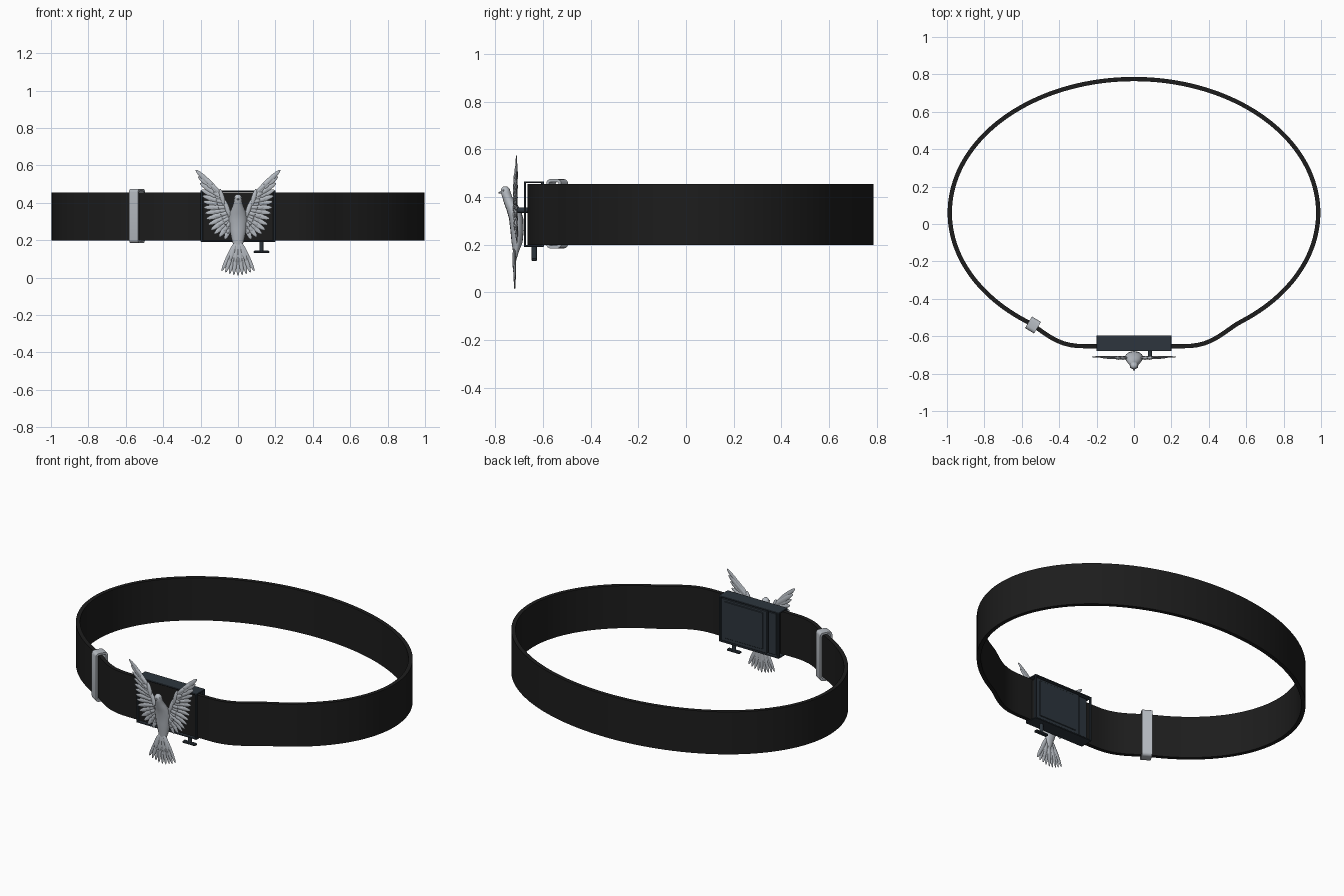
import bpy, bmesh, math
from mathutils import Vector, Matrix

cube = bpy.data.objects.get("Cube")
if cube:
    bpy.data.objects.remove(cube, do_unlink=True)


def material(name, rgb, metallic=0.0):
    m = bpy.data.materials.new(name)
    m.use_nodes = True
    m.diffuse_color = (*rgb, 1)
    m.node_tree.nodes["Principled BSDF"].inputs["Base Color"].default_value = (*rgb, 1)
    return m


LEATHER = material("black_leather", (0.012, 0.012, 0.012))
STEEL = material("dark_slate_metal", (0.026, 0.036, 0.047))
SILVER = material("silver", (0.47, 0.50, 0.54))


def finish(name, bm, mat, angle=40):
    bmesh.ops.recalc_face_normals(bm, faces=bm.faces)
    for f in bm.faces:
        f.smooth = True
    mesh = bpy.data.meshes.new(name)
    bm.to_mesh(mesh)
    bm.free()
    mesh.set_sharp_from_angle(angle=math.radians(angle))
    mesh.materials.append(mat)
    ob = bpy.data.objects.new(name, mesh)
    bpy.context.collection.objects.link(ob)
    return ob


def box(name, x, y, z, mat, bevel=0.002):
    bm = bmesh.new()
    size = [r[1] - r[0] for r in (x, y, z)]
    mid = [(r[1] + r[0]) / 2 for r in (x, y, z)]
    bmesh.ops.create_cube(bm, size=1, matrix=Matrix.Translation(mid) @ Matrix.Diagonal((*size, 1)))
    bmesh.ops.bevel(bm, geom=bm.edges[:], offset=bevel, segments=1, affect='EDGES')
    return finish(name, bm, mat, 30)


def rod(name, start, end, radius, mat):
    bm = bmesh.new()
    a, b = Vector(start), Vector(end)
    rot = (b - a).to_track_quat('Z', 'Y').to_matrix().to_4x4()
    bmesh.ops.create_cone(bm, cap_ends=True, segments=16, radius1=radius, radius2=radius,
                          depth=(b - a).length, matrix=Matrix.Translation((a + b) / 2) @ rot)
    return finish(name, bm, mat)


def loft(bm, rings, close=False):
    """Skin rings of points; close joins the last ring to the first."""
    loops = [[bm.verts.new(p) for p in ring] for ring in rings]
    pairs = list(zip(loops, loops[1:] + loops[:1]))
    for a, b in pairs if close else pairs[:-1]:
        for i in range(len(a)):
            j = (i + 1) % len(a)
            bm.faces.new((a[i], a[j], b[j], b[i]))
    if not close:
        bm.faces.new(loops[0])
        bm.faces.new(loops[-1])


# Belt: an ellipse that flattens where it meets the buckle
def belt_point(t):
    x, y = 0.985 * math.cos(t), 0.06 + 0.715 * math.sin(t)
    if y < 0:
        s = min(max((0.57 - abs(x)) / 0.3, 0), 1)
        s = s * s * (3 - 2 * s)
        y += (-0.653 - y) * s
    return Vector((x, y, 0))


bm = bmesh.new()
rings = []
STEPS = 160
for i in range(STEPS):
    t = 2 * math.pi * i / STEPS
    p = belt_point(t)
    tangent = (belt_point(t + 0.01) - belt_point(t - 0.01)).normalized()
    out = Vector((tangent.y, -tangent.x, 0)) * 0.0115
    rings.append([p + out * s + Vector((0, 0, z))
                  for s, z in ((1, 0.2), (1, 0.455), (-1, 0.455), (-1, 0.2))])
loft(bm, rings, close=True)
finish("belt_strap", bm, LEATHER)


# Keeper loop: rounded band around the strap
def rounded_rect(half_w, half_h, r):
    pts = []
    for k, (sx, sz) in enumerate(((1, 1), (-1, 1), (-1, -1), (1, -1))):
        for j in range(5):
            a = math.pi / 2 * (k + j / 4)
            pts.append((sx * (half_w - r) + r * math.cos(a), sz * (half_h - r) + r * math.sin(a)))
    return pts


bm = bmesh.new()
outer, inner = rounded_rect(0.036, 0.145, 0.018), rounded_rect(0.024, 0.133, 0.008)
place = Matrix.Translation((-0.54, -0.54, 0.33)) @ Matrix.Rotation(math.radians(-31), 4, 'Z')
loft(bm, [[place @ Vector((w, p[0], p[1])) for w, p in
           ((-0.028, o), (0.028, o), (0.028, n), (-0.028, n))]
          for o, n in zip(outer, inner)], close=True)
finish("keeper_loop", bm, SILVER)

# Buckle: open box with thin top, bottom, front rim and back panel
FRONT, BACK = -0.68, -0.595
for name, z in (("top", 0.459), ("bottom", 0.191)):
    box("buckle_%s_plate" % name, (-0.2, 0.2), (FRONT, BACK), (z, z + 0.007), STEEL)
for side, label in ((-1, "right"), (1, "left")):
    edge = sorted((side * 0.2, side * 0.188))
    box("buckle_front_rim_" + label, edge, (FRONT, FRONT + 0.01), (0.191, 0.466), STEEL)
    box("buckle_back_post_" + label, edge, (BACK - 0.012, BACK), (0.191, 0.466), STEEL)
box("buckle_back_plate", (-0.115, 0.188), (-0.625, -0.602), (0.198, 0.452), STEEL)
box("buckle_back_panel", (-0.09, 0.165), (-0.606, -0.598), (0.218, 0.438), STEEL)
box("buckle_back_strip", (-0.175, -0.122), (-0.63, -0.608), (0.2, 0.45), STEEL)
box("buckle_inner_lining", (-0.18, 0.186), (-0.642, -0.622), (0.205, 0.45), LEATHER)

# Lever below the buckle and the mounting stud
rod("lever_stem", (0.125, -0.636, 0.14), (0.125, -0.636, 0.2), 0.011, STEEL)
box("lever_foot", (0.083, 0.168), (-0.648, -0.624), (0.131, 0.144), STEEL, 0.004)
rod("mounting_stud", (0.085, -0.71, 0.345), (0.085, -0.66, 0.345), 0.011, STEEL)

# Bird body: rings of height, depth, half width and half depth
BODY = [(0.13, -0.718, 0.012, 0.005), (0.17, -0.713, 0.024, 0.012), (0.21, -0.708, 0.035, 0.023),
        (0.26, -0.708, 0.046, 0.028), (0.31, -0.712, 0.049, 0.030), (0.345, -0.722, 0.044, 0.030),
        (0.375, -0.737, 0.032, 0.026), (0.40, -0.749, 0.023, 0.021), (0.42, -0.756, 0.022, 0.021),
        (0.434, -0.757, 0.019, 0.018), (0.444, -0.758, 0.009, 0.009)]
bm = bmesh.new()
loft(bm, [[(rx * math.cos(k * math.pi / 8), y + ry * math.sin(k * math.pi / 8), z) for k in range(16)]
          for z, y, rx, ry in BODY])
finish("bird_body", bm, SILVER, 70)

# Beak and eyes
bm = bmesh.new()
bmesh.ops.create_cone(bm, cap_ends=True, segments=10, radius1=0.009, radius2=0.001, depth=0.022,
                      matrix=Matrix.Translation((0, -0.777, 0.419)) @ Matrix.Rotation(math.radians(100), 4, 'X'))
finish("bird_beak", bm, SILVER)
bm = bmesh.new()
for s in (-1, 1):
    bmesh.ops.create_uvsphere(bm, u_segments=8, v_segments=6, radius=0.004,
                              matrix=Matrix.Translation((s * 0.018, -0.766, 0.428)))
finish("bird_eyes", bm, SILVER)


def feather(bm, base, tip, width, y, thick=0.008):
    """Flattened blade from base to tip in the x-z plane."""
    a, b = Vector((base[0], y, base[1])), Vector((tip[0], y, tip[1]))
    d = (b - a) / 2
    side = Vector((d.z, 0, -d.x)).normalized() * width / 2
    mid = (a + b) / 2
    m = Matrix(((side.x, 0, d.x, mid.x), (0, thick / 2, 0, mid.y),
                (side.z, 0, d.z, mid.z), (0, 0, 0, 1)))
    bmesh.ops.create_uvsphere(bm, u_segments=8, v_segments=8, radius=1, matrix=m)


def along(path, t):
    u = t * (len(path) - 1)
    i = min(int(u), len(path) - 2)
    return Vector(path[i]).lerp(Vector(path[i + 1]), u - i)


# Wings: flight feathers fan from the arm, with two shorter covert layers
ARM = [(0.035, 0.29), (0.045, 0.34), (0.075, 0.40), (0.098, 0.455)]
TIPS = [(0.07, 0.205), (0.12, 0.225), (0.15, 0.26), (0.168, 0.31), (0.18, 0.36),
        (0.186, 0.41), (0.193, 0.46), (0.207, 0.52), (0.227, 0.577)]
COUNT = 14
for s, label in ((-1, "right"), (1, "left")):
    bm = bmesh.new()
    for layer, reach in enumerate((1.0, 0.62, 0.36)):
        for i in range(COUNT):
            t = i / (COUNT - 1)
            base, tip = along(ARM, t), along(TIPS, t)
            tip = base.lerp(tip, reach)
            feather(bm, (s * base.x, base.y), (s * tip.x, tip.y), 0.028 - 0.003 * layer,
                    -0.709 - 0.004 * layer - 0.002 * (i % 2))
    # Rounded leading edge of the arm
    for p, q in zip(ARM, ARM[1:]):
        feather(bm, (s * (p[0] - 0.003), p[1] - 0.02), (s * q[0], q[1] + 0.02), 0.028, -0.716, 0.02)
    finish("bird_wing_" + label, bm, SILVER, 60)

# Tail fan with a shorter upper layer
bm = bmesh.new()
for layer, length in enumerate((0.18, 0.11)):
    for i in range(-4, 5):
        a = math.radians(i * 6.5)
        reach = length * (1 - 0.012 * abs(i))
        base = (i * 0.003, 0.19)
        tip = (base[0] + reach * math.sin(a), base[1] - reach * math.cos(a))
        feather(bm, base, tip, 0.024, -0.717 - 0.004 * layer - 0.002 * (i % 2))
finish("bird_tail", bm, SILVER, 60)
